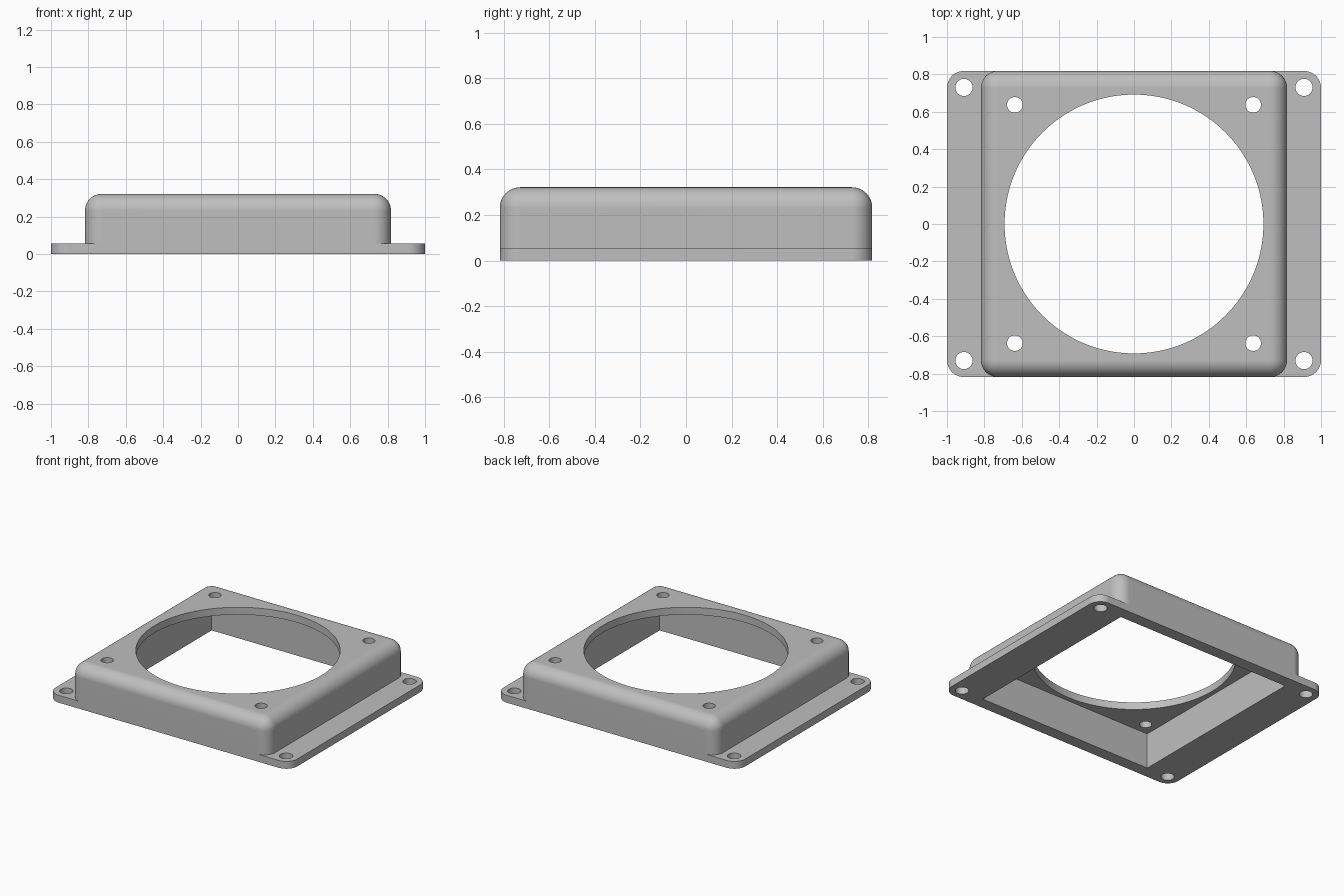
import bpy, bmesh, math
from mathutils import Matrix, Vector

if "Cube" in bpy.data.objects:
    bpy.data.objects.remove(bpy.data.objects["Cube"], do_unlink=True)

# Main sizes
DEPTH = 0.818      # half depth of plate, half side of housing
HEIGHT = 0.322
SHEET = 0.055      # thickness of flange and top
RADIUS = 0.09
CAVITY = 0.727     # half side of the hollow

grey = bpy.data.materials.new("light grey plastic")
grey.use_nodes = True
colour = (0.52, 0.52, 0.52, 1)
grey.diffuse_color = colour
grey.node_tree.nodes["Principled BSDF"].inputs["Base Color"].default_value = colour


def finish(name, bm):
    mesh = bpy.data.meshes.new(name)
    bm.to_mesh(mesh)
    bm.free()
    mesh.materials.append(grey)
    obj = bpy.data.objects.new(name, mesh)
    bpy.context.collection.objects.link(obj)
    return obj


def block(name, hx, hy, z0, z1, pick=None):
    """Box with the edges chosen by pick(edge) rounded."""
    bm = bmesh.new()
    bmesh.ops.create_cube(bm, size=2)
    for v in bm.verts:
        v.co = Vector((v.co.x * hx, v.co.y * hy, z1 if v.co.z > 0 else z0))
    if pick:
        edges = [e for e in bm.edges if pick(e)]
        bmesh.ops.bevel(bm, geom=edges, offset=RADIUS, segments=10,
                        profile=0.5, affect='EDGES')
        # Keep the flat sides exactly flush
        for v in bm.verts:
            v.co = Vector([round(c, 5) for c in v.co])
    return finish(name, bm)


def drill(name, x, y, radius, sides):
    bm = bmesh.new()
    bmesh.ops.create_cone(bm, cap_ends=True, segments=sides, radius1=radius,
                          radius2=radius, depth=2, matrix=Matrix.Translation((x, y, 0)))
    return finish(name, bm)


def combine(target, other, operation):
    mod = target.modifiers.new(operation.lower(), 'BOOLEAN')
    mod.operation = operation
    mod.solver = 'EXACT'
    mod.object = other
    bpy.context.view_layer.objects.active = target
    bpy.ops.object.modifier_apply(modifier=mod.name)
    bpy.data.objects.remove(other, do_unlink=True)


def is_upright(e):
    return abs(e.verts[0].co.z - e.verts[1].co.z) > 0.01


def above_base(e):
    return max(v.co.z for v in e.verts) > 0.1


# Rounded housing joined to the mounting flange
housing = block("fan_housing", DEPTH, DEPTH, 0, HEIGHT, above_base)
flange = block("mounting_flange", 1, DEPTH, 0, SHEET, is_upright)
combine(housing, flange, 'UNION')

# Square hollow open at the bottom, round opening through the top
combine(housing, block("hollow", CAVITY, CAVITY, -0.2, HEIGHT - SHEET), 'DIFFERENCE')
combine(housing, drill("air_opening", 0, 0, 0.692, 128), 'DIFFERENCE')

# Screw holes in the top and in the flange corners
for sx in (-1, 1):
    for sy in (-1, 1):
        combine(housing, drill("top_hole", sx * 0.637, sy * 0.637, 0.042, 32), 'DIFFERENCE')
        combine(housing, drill("flange_hole", sx * 0.909, sy * 0.73, 0.046, 32), 'DIFFERENCE')

# Smooth rounded edges, crisp corners
bpy.ops.object.select_all(action='DESELECT')
housing.select_set(True)
bpy.context.view_layer.objects.active = housing
bpy.ops.object.shade_smooth_by_angle(angle=math.radians(30))
weighted = housing.modifiers.new("weighted normals", 'WEIGHTED_NORMAL')
weighted.keep_sharp = True
